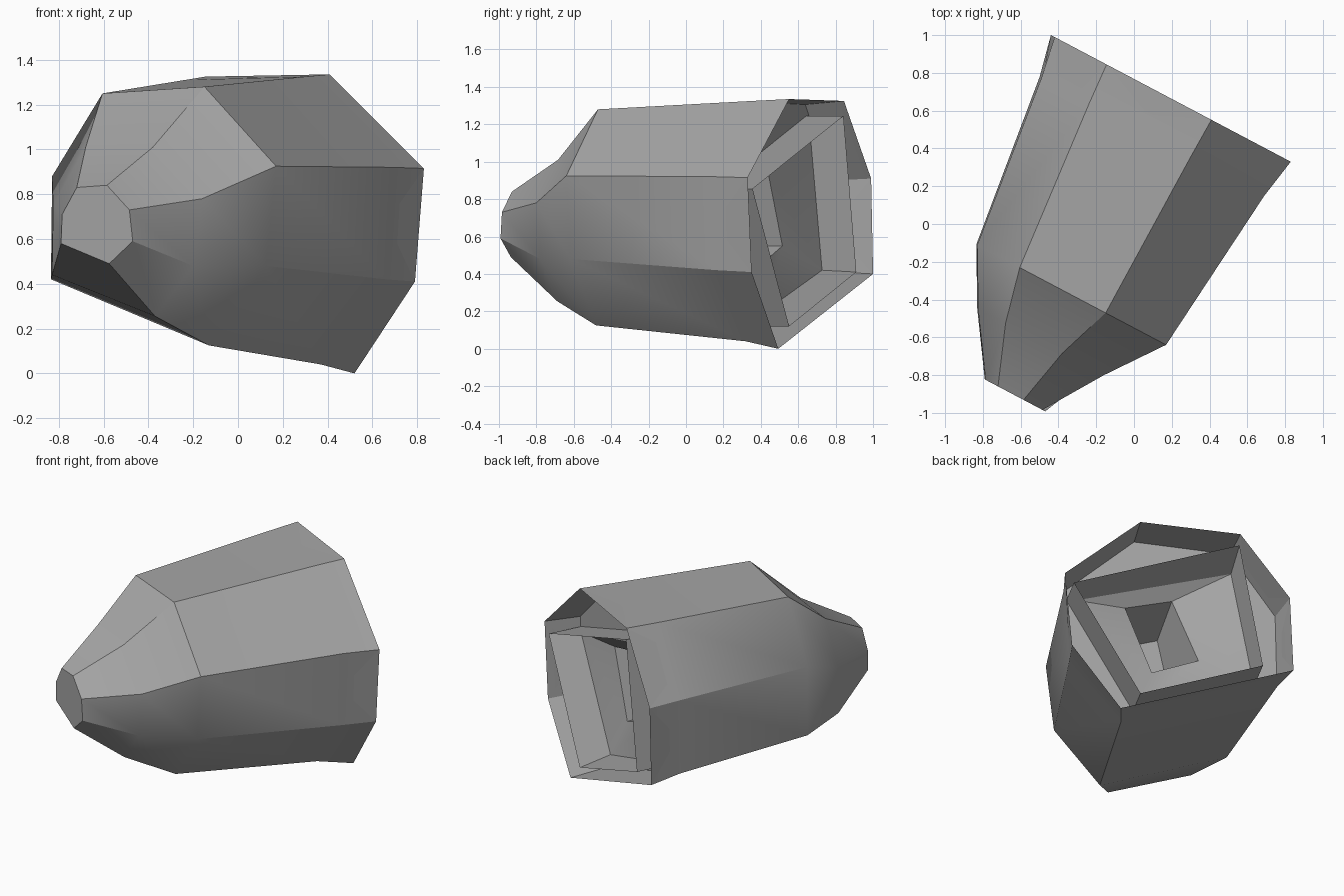
import bpy, bmesh, math

cube = bpy.data.objects.get("Cube")
if cube:
    bpy.data.objects.remove(cube, do_unlink=True)

SLANT = 0.528  # every cross-section lies in a vertical plane y = offset - SLANT * x

grey = bpy.data.materials.new("plain_grey")
grey.use_nodes = True
grey.diffuse_color = (0.38, 0.38, 0.38, 1)
grey.node_tree.nodes["Principled BSDF"].inputs["Base Color"].default_value = (0.38, 0.38, 0.38, 1)


def ring(bm, offset, points):
    return [bm.verts.new((x, offset - SLANT * x, z)) for x, z in points]


def loft(bm, rings):
    for a, b in zip(rings, rings[1:]):
        n = len(a)
        for i in range(n):
            j = (i + 1) % n
            bm.faces.new((a[i], a[j], b[j], b[i]))


def inset(points, k):
    cx = sum(p[0] for p in points) / len(points)
    cz = sum(p[1] for p in points) / len(points)
    return [(cx + (x - cx) * k, cz + (z - cz) * k) for x, z in points]


def finish(bm, name):
    bmesh.ops.recalc_face_normals(bm, faces=bm.faces)
    mesh = bpy.data.meshes.new(name)
    bm.to_mesh(mesh)
    bm.free()
    mesh.materials.append(grey)
    obj = bpy.data.objects.new(name, mesh)
    bpy.context.collection.objects.link(obj)
    bpy.ops.object.select_all(action='DESELECT')
    obj.select_set(True)
    bpy.context.view_layer.objects.active = obj
    bpy.ops.object.shade_smooth_by_angle(angle=math.radians(30))
    return obj


# Seven-sided sections, nose to tail: top, right, low right, bottom, low left, left, top left
tip = [(-.585, .84), (-.485, .73), (-.47, .59), (-.575, .49), (-.79, .58), (-.785, .71), (-.72, .83)]
nose = [(-.38, 1.01), (-.16, .78), (-.2, .48), (-.37, .255), (-.83, .44), (-.825, .75), (-.68, 1.01)]
shoulder = [(-.15, 1.28), (.17, .925), (.125, .48), (-.13, .125), (-.835, .42), (-.83, .88), (-.605, 1.25)]
waist = [(.3, 1.325), (.69, .92), (.66, .42), (.37, .04), (-.5, .41), (-.49, .9), (-.237, 1.31)]
lip = [(.41, 1.335), (.83, .915), (.79, .41), (.52, 0), (-.44, .4), (-.42, .91), (-.145, 1.325)]
WAIST, LIP = .514, .768

# Outer shell with a thin open lip and a back plate that surrounds the vent
bm = bmesh.new()
rings = [ring(bm, -1.24, tip), ring(bm, -.885, nose), ring(bm, -.55, shoulder),
         ring(bm, WAIST, waist), ring(bm, LIP, lip), ring(bm, WAIST, inset(waist, .992))]
loft(bm, rings)
bm.faces.new(rings[0])
mouth = [(-.14, 1.245), (.78, .855), (.41, .12), (-.27, .41)]
base = [(x - .105, z) for x, z in mouth]
hole = ring(bm, WAIST, base)
edges = [bm.edges.new((hole[i], hole[i - 1])) for i in range(4)]
back = rings[-1]
edges += [bm.edges.get((back[i], back[i - 1])) for i in range(7)]
bmesh.ops.triangle_fill(bm, edges=edges, use_beauty=True)
finish(bm, "outer_shell")

# Four-sided vent: raised frame, recess, funnel and deep slot
bm = bmesh.new()
recess = [(-.22, 1.15), (.64, .845), (.29, .18), (-.34, .42)]
funnel = [(.064, .95), (.324, .867), (.175, .43), (-.084, .55)]
slot = [(-.1, .88), (.03, .83), (-.03, .45), (-.16, .55)]
vent = [ring(bm, WAIST, base), ring(bm, LIP, mouth), ring(bm, .548, recess),
        ring(bm, .471, funnel), ring(bm, .05, slot)]
loft(bm, vent)
bm.faces.new(vent[-1])
finish(bm, "rear_vent")
